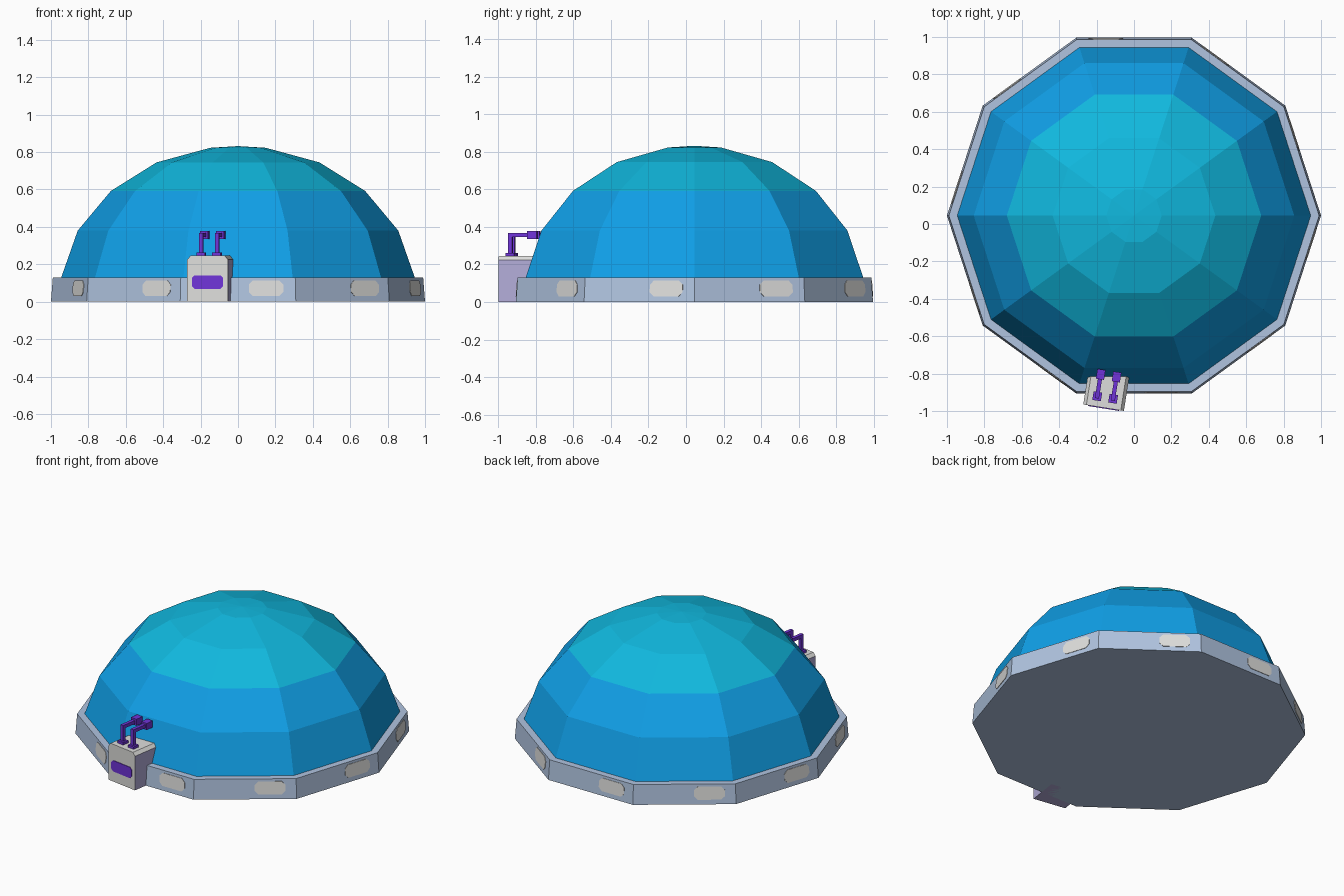
import bpy, bmesh, math
from mathutils import Matrix, Vector

if "Cube" in bpy.data.objects:
    bpy.data.objects.remove(bpy.data.objects["Cube"])

CY = 0.045   # dome axis sits slightly behind the origin
SIDES = 10


def mat(name, rgb):
    lin = [(c / 255 / 12.92 if c < 11 else ((c / 255 + 0.055) / 1.055) ** 2.4) for c in rgb]
    m = bpy.data.materials.new(name)
    m.diffuse_color = (*lin, 1)
    m.use_nodes = True
    m.node_tree.nodes["Principled BSDF"].inputs["Base Color"].default_value = m.diffuse_color
    return m


BLUE = mat("dome blue", (16, 160, 232))
CYAN = mat("dome cyan", (16, 184, 222))
STEEL = mat("rim blue grey", (176, 196, 224))
GREY = mat("light grey", (222, 222, 220))
LAV = mat("lavender", (178, 172, 216))
PURPLE = mat("purple", (112, 52, 216))


def finish(name, bm, mats, matrix=None, rule=None):
    bmesh.ops.recalc_face_normals(bm, faces=bm.faces)
    bm.normal_update()
    if rule:
        for f in bm.faces:
            f.material_index = rule(f)
    me = bpy.data.meshes.new(name)
    bm.to_mesh(me)
    bm.free()
    for m in mats:
        me.materials.append(m)
    ob = bpy.data.objects.new(name, me)
    ob.matrix_world = matrix or Matrix.Translation((0, CY, 0))
    bpy.context.collection.objects.link(ob)
    return ob


def lathe(bm, profile):
    """Ten-sided revolve of (radius, z) pairs, capped at both ends by n-gons or points."""
    rings = []
    for r, z in profile:
        if r == 0:
            rings.append([bm.verts.new((0, 0, z))] * SIDES)
        else:
            rings.append([bm.verts.new((r * math.cos(math.tau * i / SIDES),
                                        r * math.sin(math.tau * i / SIDES), z))
                          for i in range(SIDES)])
    for a, b in zip(rings, rings[1:]):
        for i in range(SIDES):
            j = (i + 1) % SIDES
            quad = list(dict.fromkeys([a[i], a[j], b[j], b[i]]))
            bm.faces.new(quad)
    return rings


def prism(bm, outline, y0, y1):
    """Extrude an (x, z) outline along y."""
    f = [bm.verts.new((x, y0, z)) for x, z in outline]
    b = [bm.verts.new((x, y1, z)) for x, z in outline]
    bm.faces.new(f)
    bm.faces.new(b[::-1])
    n = len(outline)
    for i in range(n):
        j = (i + 1) % n
        bm.faces.new((f[i], f[j], b[j], b[i]))


def box(bm, x, y, z):
    prism(bm, [(x[0], z[0]), (x[1], z[0]), (x[1], z[1]), (x[0], z[1])], y[0], y[1])


def octagon(w, h, c):
    pts = [(w, h - c), (w - c, h), (c - w, h), (-w, h - c)]
    return pts + [(-x, -z) for x, z in pts]


def around(deg):
    """Frame turned about the dome axis; 0 faces the front."""
    return Matrix.Translation((0, CY, 0)) @ Matrix.Rotation(math.radians(deg), 4, 'Z')


# Rim with flat ledge and closed underside
bm = bmesh.new()
rings = lathe(bm, [(1.0, 0), (0.99, 0.13), (0.945, 0.13)])
bm.faces.new(rings[0])
finish("rim", bm, [STEEL])

# Faceted dome: blue lower bands, cyan upper bands
bm = bmesh.new()
lathe(bm, [(0.945, 0.13), (0.857, 0.38), (0.68, 0.592), (0.435, 0.745), (0.148, 0.823), (0, 0.832)])
finish("dome", bm, [BLUE, CYAN], rule=lambda f: int(f.calc_center_median().z > 0.59))

# One off-centre light plate on every rim side
tilt = Matrix.Rotation(-math.atan2(0.0095, 0.13), 4, 'X')
for i in range(SIDES):
    bm = bmesh.new()
    prism(bm, octagon(0.092, 0.042, 0.022), -0.003, 0.004)
    finish(f"rim_plate_{i + 1}", bm, [GREY],
           around(36 * i) @ Matrix.Translation((0.15, -0.9457, 0.072)) @ tilt)

# Control box: grey front and lid, lavender sides
site = around(-9)
bm = bmesh.new()
prism(bm, [(-0.11, 0), (0.11, 0), (0.11, 0.225), (0.093, 0.246), (-0.093, 0.246), (-0.11, 0.225)],
      -1.04, -0.835)
finish("control_box", bm, [GREY, LAV], site,
       rule=lambda f: int(abs(f.normal.x) > 0.9 or f.normal.z < -0.5 or f.normal.y > 0.5))

# Purple plate on the box front
bm = bmesh.new()
prism(bm, octagon(0.084, 0.036, 0.014), -0.004, 0.002)
finish("box_panel", bm, [PURPLE], site @ Matrix.Translation((0, -1.04, 0.105)))

# Two bent pipes running from the box lid to the dome
for side, x in (("left", -0.043), ("right", 0.043)):
    bm = bmesh.new()
    box(bm, (x - 0.023, x + 0.023), (-1.008, -0.962), (0.24, 0.262))   # foot
    box(bm, (x - 0.011, x + 0.011), (-0.996, -0.974), (0.262, 0.367))  # post
    box(bm, (x - 0.011, x + 0.011), (-0.974, -0.885), (0.345, 0.367))  # arm
    box(bm, (x - 0.022, x + 0.022), (-0.893, -0.84), (0.335, 0.378))   # socket
    finish(f"{side}_pipe", bm, [PURPLE], site)
